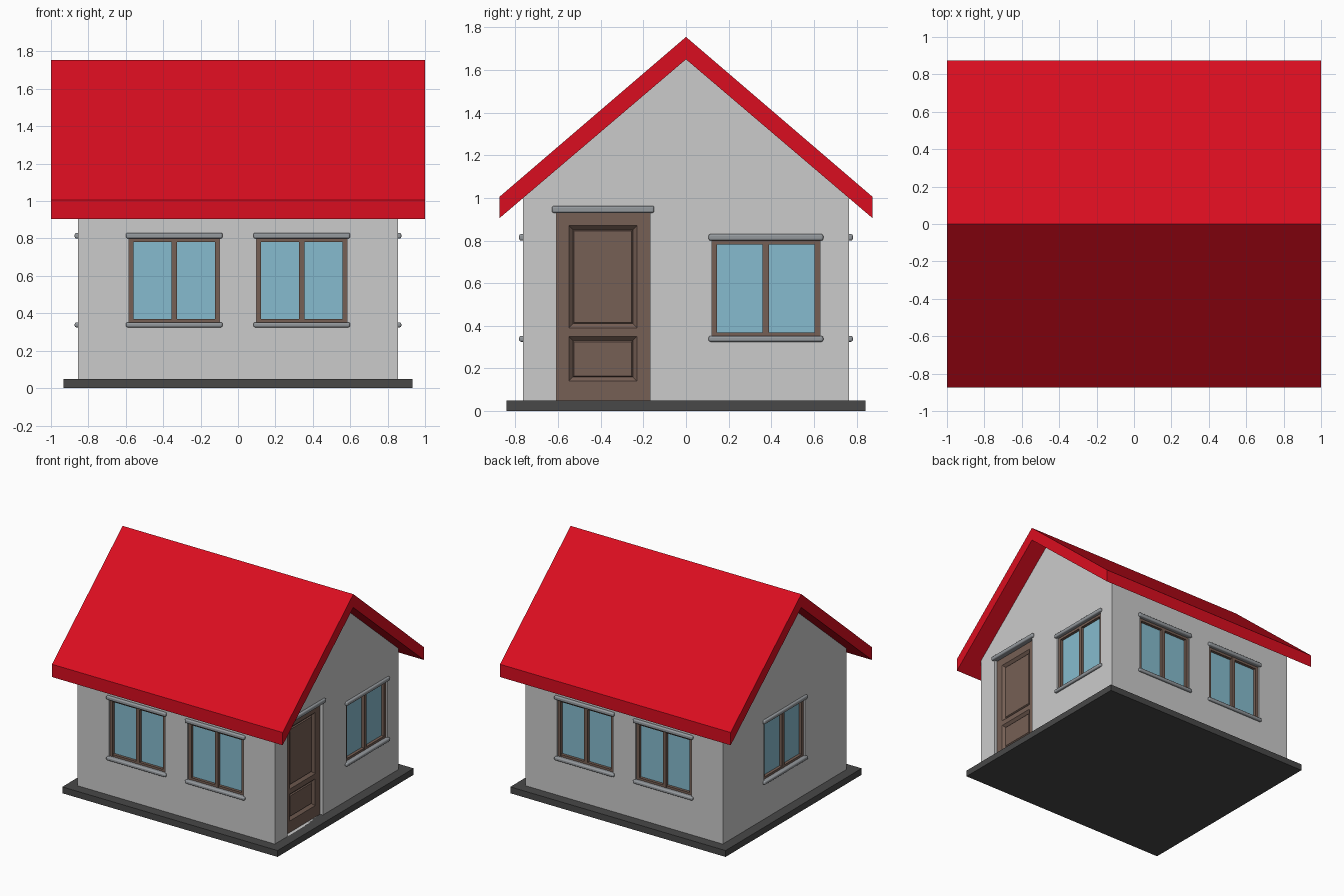
import bpy, bmesh, math
from mathutils import Matrix, Vector

if "Cube" in bpy.data.objects:
    bpy.data.objects.remove(bpy.data.objects["Cube"])


def material(name, rgb):
    m = bpy.data.materials.new(name)
    m.diffuse_color = (*rgb, 1)
    m.use_nodes = True
    m.node_tree.nodes["Principled BSDF"].inputs["Base Color"].default_value = m.diffuse_color
    return m


RED = material("red_roof", (0.70, 0.004, 0.014))
WOOD = material("wood", (0.18, 0.115, 0.09))
GLASS = material("glass", (0.24, 0.50, 0.62))
DARK = material("dark_stone", (0.065, 0.065, 0.065))
STONE = material("sill_stone", (0.30, 0.32, 0.34))


def add_object(name, bm, mat=None, matrix=Matrix()):
    bmesh.ops.recalc_face_normals(bm, faces=bm.faces)
    mesh = bpy.data.meshes.new(name)
    bm.to_mesh(mesh)
    bm.free()
    ob = bpy.data.objects.new(name, mesh)
    bpy.context.collection.objects.link(ob)
    ob.matrix_world = matrix
    if mat:
        mesh.materials.append(mat)
    return ob


def box(bm, x0, x1, y0, y1, z0, z1, matrix=Matrix()):
    """Axis-aligned box from its limits; returns its vertices."""
    m = (matrix @ Matrix.Translation(((x0 + x1) / 2, (y0 + y1) / 2, (z0 + z1) / 2))
         @ Matrix.Diagonal((x1 - x0, y1 - y0, z1 - z0, 1)))
    return bmesh.ops.create_cube(bm, size=1, matrix=m)["verts"]


def prism(name, profile, half_length, mat=None):
    """Extrude a (y, z) profile along x."""
    bm = bmesh.new()
    f = bm.faces.new([bm.verts.new((-half_length, y, z)) for y, z in profile])
    r = bmesh.ops.extrude_face_region(bm, geom=[f])
    verts = [v for v in r["geom"] if isinstance(v, bmesh.types.BMVert)]
    bmesh.ops.translate(bm, verts=verts, vec=Vector((2 * half_length, 0, 0)))
    return add_object(name, bm, mat)


HX, HY = 0.855, 0.765


def side(angle, dist):
    """Wall frame: local x along the wall, local -y outwards, y = 0 on the wall."""
    return Matrix.Rotation(math.radians(angle), 4, "Z") @ Matrix.Translation((0, -dist, 0))


FRONT, RIGHT, BACK, LEFT = side(0, HY), side(90, HX), side(180, HY), side(-90, HX)

# Base slab, gabled walls and roof
bm = bmesh.new()
box(bm, -0.933, 0.933, -0.843, 0.843, 0, 0.05)
add_object("base_slab", bm, DARK)
walls = prism("walls", [(-HY, 0.04), (HY, 0.04), (HY, 1.02), (0, 1.67), (-HY, 1.02)], HX)
prism("roof", [(-0.875, 0.905), (-0.875, 1.005), (0, 1.755),
               (0.875, 1.005), (0.875, 0.905), (0, 1.65)], 1.0, RED)

cut = bmesh.new()  # openings to be cut from the walls


def ledge(name, c, hw, z0, z1, matrix):
    bm = bmesh.new()
    box(bm, c - hw, c + hw, -0.018, 0.04, z0, z1)
    ob = add_object(name, bm, STONE, matrix)
    b = ob.modifiers.new("bevel", "BEVEL")
    b.width, b.segments = 0.009, 3


def window(name, matrix, c, hw):
    z0, z1, t = 0.345, 0.805, 0.024
    box(cut, c - hw, c + hw, -0.1, 0.06, z0, z1, matrix)
    # Frame with a centre mullion
    bm = bmesh.new()
    for a, b in ((-hw, -hw + t), (-0.015, 0.015), (hw - t, hw)):
        box(bm, c + a, c + b, 0.012, 0.06, z0, z1)
    for a, b in ((z0, z0 + t), (z1 - t, z1)):
        box(bm, c - hw, c + hw, 0.013, 0.06, a, b)
    add_object(name + "_frame", bm, WOOD, matrix)
    # Pane
    bm = bmesh.new()
    box(bm, c - hw + 0.01, c + hw - 0.01, 0.035, 0.055, z0 + 0.01, z1 - 0.01)
    add_object(name + "_glass", bm, GLASS, matrix)
    # Sill and lintel
    ledge(name + "_sill", c, hw + 0.016, 0.325, 0.352, matrix)
    ledge(name + "_lintel", c, hw + 0.016, 0.80, 0.83, matrix)


for label, m in (("front", FRONT), ("back", BACK)):
    window(label + "_window_a", m, -0.341, 0.242)
    window(label + "_window_b", m, 0.341, 0.242)
window("right_window", RIGHT, 0.375, 0.253)
window("left_window", LEFT, 0.0, 0.253)

# Door: stiles, rails and two recessed panels
D0, D1, DZ = -0.608, -0.17, 0.935
P0, P1 = -0.55, -0.23
box(cut, D0, D1, -0.1, 0.08, 0.05, DZ, RIGHT)
bm = bmesh.new()
for a, b in ((D0, P0), (P1, D1)):
    box(bm, a, b, 0.025, 0.08, 0.05, DZ)
for a, b in ((0.05, 0.14), (0.35, 0.39), (0.87, DZ)):
    box(bm, P0, P1, 0.025, 0.08, a, b)
for a, b in ((0.14, 0.35), (0.39, 0.87)):
    verts = box(bm, P0, P1, 0.025, 0.08, a, b)
    face = min({f for v in verts for f in v.link_faces},
               key=lambda f: f.calc_center_median().y)
    bmesh.ops.inset_individual(bm, faces=[face], thickness=0.028, depth=-0.02)
    bmesh.ops.inset_individual(bm, faces=[face], thickness=0.008, depth=0.008)
add_object("door", bm, WOOD, RIGHT)
ledge("door_lintel", (D0 + D1) / 2, 0.24, 0.93, 0.962, RIGHT)

# Cut the openings
cutter = add_object("opening_cutter", cut)
cutter.hide_render = True
mod = walls.modifiers.new("openings", "BOOLEAN")
mod.object, mod.operation, mod.solver = cutter, "DIFFERENCE", "EXACT"
bpy.context.view_layer.objects.active = walls
bpy.ops.object.modifier_apply(modifier="openings")
bpy.data.objects.remove(cutter)

# Soft bevels on the ledges
for ob in bpy.data.objects:
    if ob.name.endswith(("_sill", "_lintel")):
        ob.select_set(True)
        bpy.context.view_layer.objects.active = ob
bpy.ops.object.shade_smooth_by_angle()
